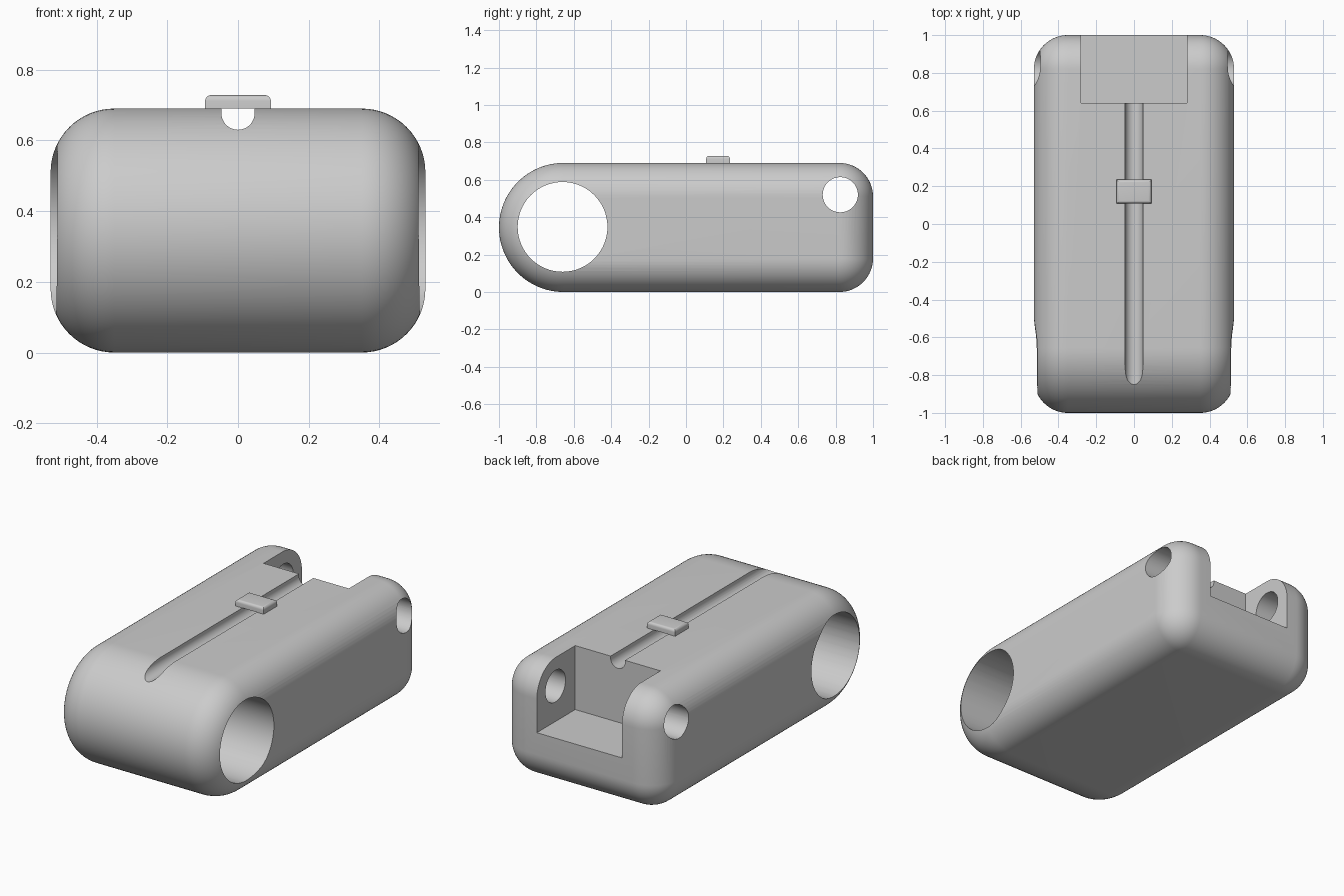
import bpy, bmesh, math
from mathutils import Vector

if "Cube" in bpy.data.objects:
    bpy.data.objects.remove(bpy.data.objects["Cube"], do_unlink=True)

grey = bpy.data.materials.new("light grey")
grey.use_nodes = True
grey.diffuse_color = (0.6, 0.6, 0.6, 1)
grey.node_tree.nodes["Principled BSDF"].inputs["Base Color"].default_value = (0.6, 0.6, 0.6, 1)

HEIGHT, HALF_WIDTH, FILLET = 0.69, 0.53, 0.18
NOSE = HEIGHT / 2


def make_object(name, bm):
    bmesh.ops.recalc_face_normals(bm, faces=bm.faces)
    mesh = bpy.data.meshes.new(name)
    bm.to_mesh(mesh)
    bm.free()
    mesh.materials.append(grey)
    obj = bpy.data.objects.new(name, mesh)
    bpy.context.collection.objects.link(obj)
    return obj


def loft(name, rings):
    """Skin matching rings of points and cap both ends."""
    bm = bmesh.new()
    loops = [[bm.verts.new(p) for p in ring] for ring in rings]
    n = len(loops[0])
    for a, b in zip(loops, loops[1:]):
        for i in range(n):
            j = (i + 1) % n
            bm.faces.new((a[i], a[j], b[j], b[i]))
    bm.faces.new(loops[0])
    bm.faces.new(loops[-1])
    bmesh.ops.remove_doubles(bm, verts=bm.verts, dist=1e-5)
    return make_object(name, bm)


def box(name, low, high):
    bm = bmesh.new()
    bmesh.ops.create_cube(bm, size=1)
    low, high = Vector(low), Vector(high)
    for v in bm.verts:
        v.co = (low + high) / 2 + v.co * (high - low)
    return make_object(name, bm)


def arc(cy, cz, radius, start, end, steps):
    angles = [math.radians(start + (end - start) * i / steps) for i in range(steps + 1)]
    return [(cy + radius * math.cos(a), cz + radius * math.sin(a)) for a in angles]


def side_profile(x, r):
    """Side outline: round nose, rounded back corners, shrunk to fillet radius r."""
    pts = arc(-1 + NOSE, NOSE, NOSE - FILLET + r, 90, 270, 48)
    pts += arc(1 - FILLET, FILLET, r, -90, 0, 16)
    pts += arc(1 - FILLET, HEIGHT - FILLET, r, 0, 90, 16)
    return [(x, y, z) for y, z in pts]


def cross_hole(name, y, z, radius):
    return loft(name, [[(x, py, pz) for py, pz in arc(y, z, radius, 0, 354.375, 63)]
                       for x in (-1, 1)])


# Body with filleted sides
steps = [math.radians(90 * i / 16) for i in range(17)]
section = [(HALF_WIDTH - FILLET + FILLET * math.sin(a), FILLET * math.cos(a)) for a in steps]
rings = [side_profile(-x, r) for x, r in reversed(section)]
rings += [side_profile(x, r) for x, r in section]
body = loft("body", rings)

# Cutters: cross holes, back notch and round-bottomed track
groove = 0.047
track = arc(0, 0.63 + groove, groove, 180, 360, 24) + [(groove, 1), (-groove, 1)]
cutters = [
    cross_hole("front_hole_cutter", -0.66, 0.348, 0.24),
    cross_hole("back_hole_cutter", 0.825, 0.52, 0.094),
    loft("track_cutter", [[(x, y, z) for x, z in track] for y in (-1.2, 0.8)]),
    box("notch_cutter", (-0.28, 0.64, 0.31), (0.28, 1.2, 1.2)),
]
for cutter in cutters:
    cutter.hide_render = True
    mod = body.modifiers.new(cutter.name, "BOOLEAN")
    mod.operation = "DIFFERENCE"
    mod.solver = "EXACT"
    mod.object = cutter

# Slider button with softened top edges
slider = box("slider", (-0.093, 0.108, HEIGHT), (0.093, 0.235, 0.728))
bm = bmesh.new()
bm.from_mesh(slider.data)
edges = [e for e in bm.edges if max(v.co.z for v in e.verts) > HEIGHT + 0.01
         and min(v.co.z for v in e.verts) > HEIGHT + 0.01]
bmesh.ops.bevel(bm, geom=edges, offset=0.016, segments=5, profile=0.5, affect="EDGES")
bm.to_mesh(slider.data)
bm.free()

# Bake the cuts, drop the cutters and smooth
bpy.context.view_layer.update()
baked = bpy.data.meshes.new_from_object(body.evaluated_get(bpy.context.evaluated_depsgraph_get()))
body.modifiers.clear()
body.data = baked
for cutter in cutters:
    bpy.data.objects.remove(cutter, do_unlink=True)
for obj in (body, slider):
    bpy.ops.object.select_all(action="DESELECT")
    obj.select_set(True)
    bpy.context.view_layer.objects.active = obj
    bpy.ops.object.shade_smooth_by_angle(angle=math.radians(30))
